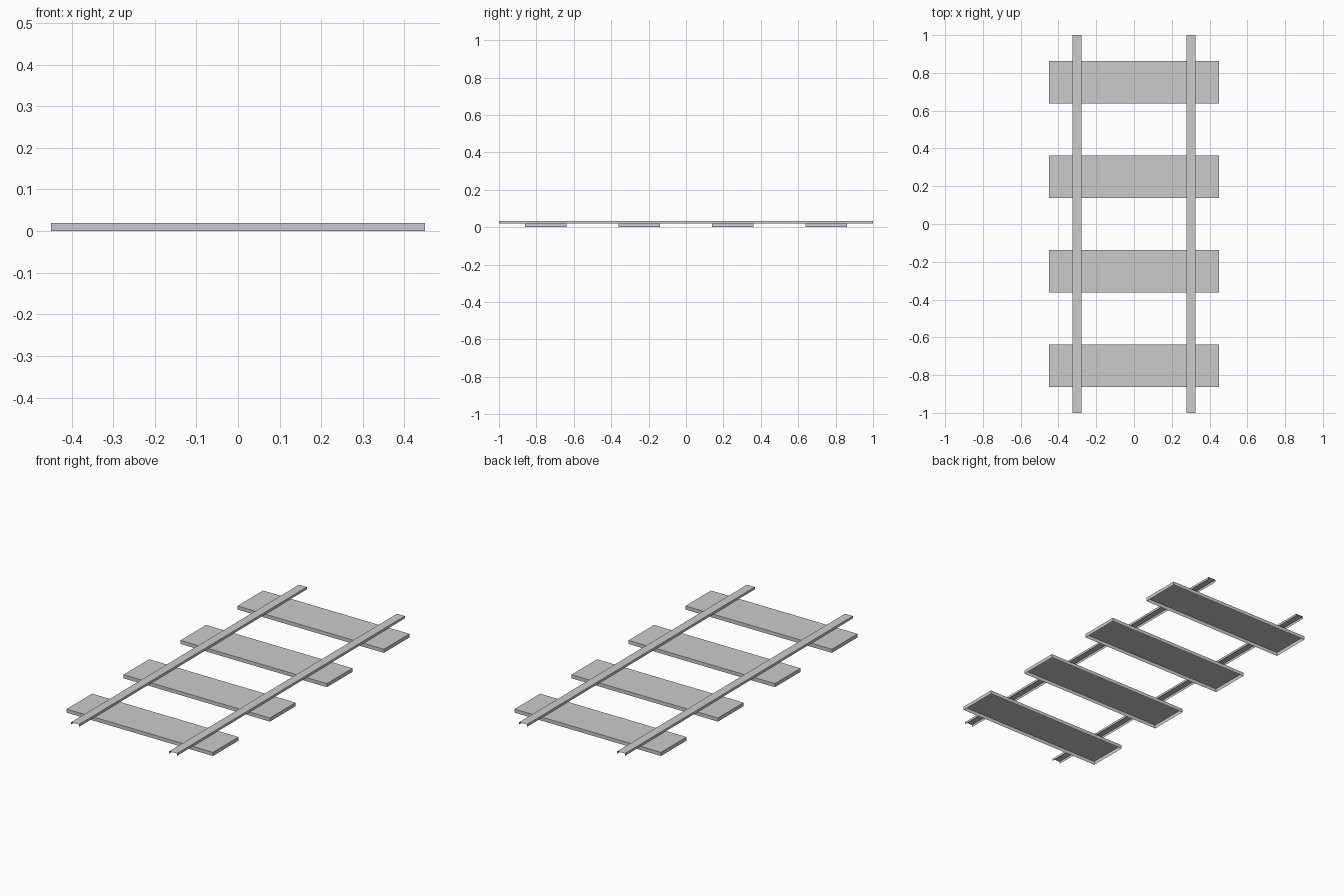
import bpy
import bmesh

if "Cube" in bpy.data.objects:
    bpy.data.objects.remove(bpy.data.objects["Cube"])


def open_box(name, x, y, z0, z1, sx, sy, open_ends=False):
    """Thin box shell without a bottom, optionally without its y ends."""
    bm = bmesh.new()
    bmesh.ops.create_cube(bm, size=1)
    for v in bm.verts:
        v.co.x = x + v.co.x * sx
        v.co.y = y + v.co.y * sy
        v.co.z = z0 if v.co.z < 0 else z1
    bm.normal_update()
    drop = [f for f in bm.faces
            if f.normal.z < -0.5 or (open_ends and abs(f.normal.y) > 0.5)]
    bmesh.ops.delete(bm, geom=drop, context='FACES')
    mesh = bpy.data.meshes.new(name)
    bm.to_mesh(mesh)
    bm.free()
    obj = bpy.data.objects.new(name, mesh)
    bpy.context.collection.objects.link(obj)
    return obj


# Sleepers: four wide planks, open underneath
for i in range(4):
    open_box(f"sleeper_{i + 1}", 0, -0.75 + 0.5 * i, 0, 0.02, 0.9, 0.224)

# Rails: two channels resting on the sleepers, open below and at the ends
for side, x in (("left", -0.3015), ("right", 0.3015)):
    open_box(f"rail_{side}", x, 0, 0.02, 0.033, 0.048, 2.0, open_ends=True)
